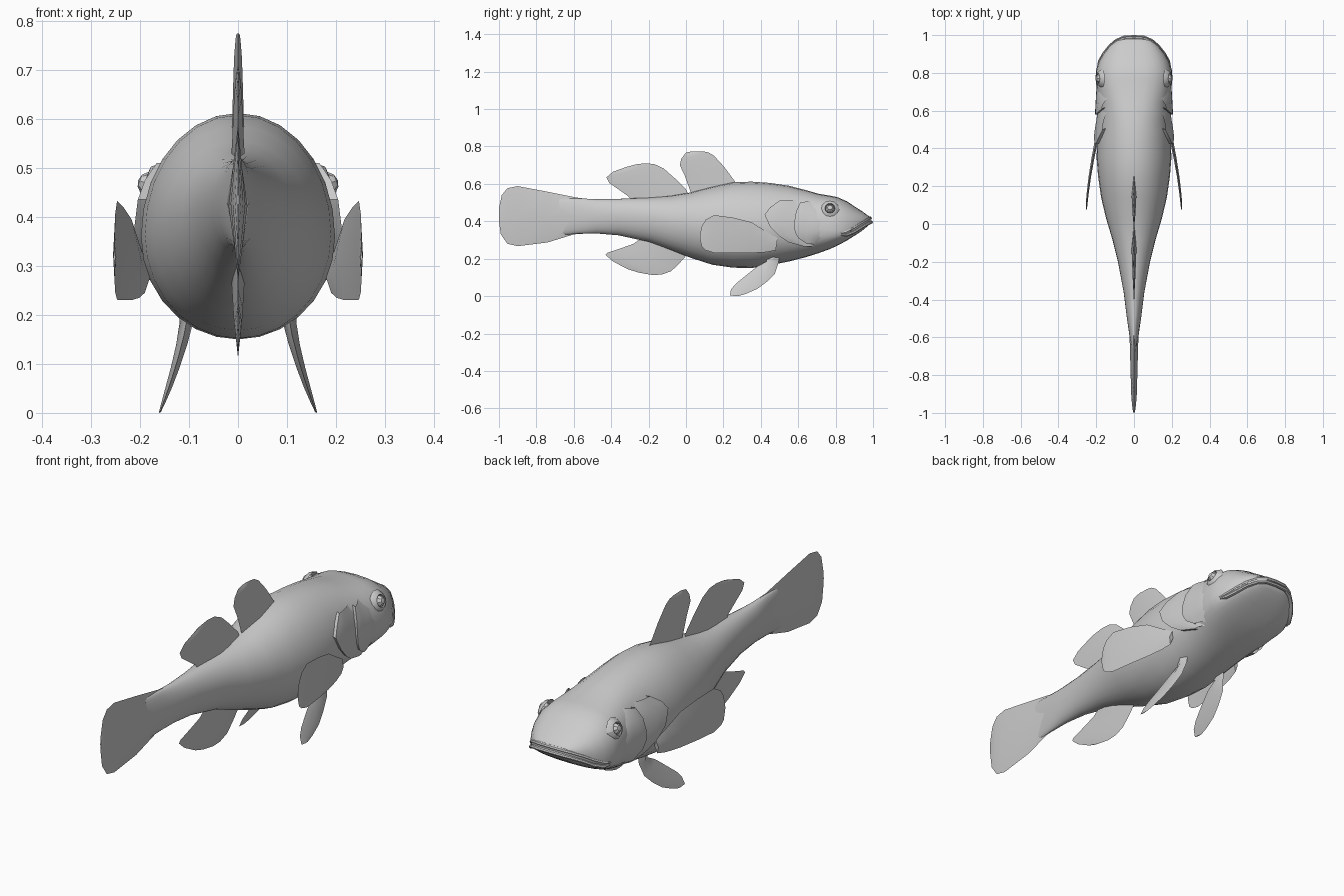
import bpy, bmesh, math
from mathutils import Matrix, Vector

if "Cube" in bpy.data.objects:
    bpy.data.objects.remove(bpy.data.objects["Cube"])

# Body stations: y, top z, bottom z, half width, z of widest point
BODY = [
    (-0.68, .525, .325, .010, .43), (-0.58, .523, .333, .026, .43),
    (-0.48, .518, .335, .040, .43), (-0.36, .520, .325, .055, .43),
    (-0.20, .527, .290, .085, .42), (-0.08, .537, .245, .115, .40),
    (0.03, .555, .203, .148, .39), (0.14, .585, .168, .174, .37),
    (0.25, .608, .152, .190, .365), (0.35, .612, .150, .198, .36),
    (0.45, .605, .165, .195, .36), (0.55, .590, .185, .187, .36),
    (0.64, .567, .208, .187, .36), (0.71, .547, .230, .198, .36),
    (0.77, .537, .252, .203, .355), (0.81, .529, .270, .202, .35),
    (0.86, .507, .297, .186, .348), (0.90, .480, .322, .163, .362),
    (0.94, .455, .348, .130, .384), (0.97, .433, .373, .095, .398),
    (0.987, .420, .390, .055, .405)]


def section(y):
    y = min(max(y, BODY[0][0]), BODY[-1][0])
    for a, b in zip(BODY, BODY[1:]):
        if y <= b[0]:
            t = (y - a[0]) / (b[0] - a[0])
            return [p + (q - p) * t for p, q in zip(a, b)][1:]


def power(y):
    return 2 + .6 * min(max((y - .5) / .25, 0), 1)


def surf(y, z):
    top, bot, w, zc = section(y)
    t = min(abs((z - zc) / ((top if z > zc else bot) - zc)), 1)
    p = power(y)
    return w * (1 - t ** p) ** (1 / p)


def make(name, bm, mirror=False, angle=40):
    bmesh.ops.recalc_face_normals(bm, faces=bm.faces[:])
    me = bpy.data.meshes.new(name)
    bm.to_mesh(me)
    bm.free()
    me.shade_smooth()
    me.set_sharp_from_angle(angle=math.radians(angle))
    ob = bpy.data.objects.new(name, me)
    bpy.context.collection.objects.link(ob)
    if mirror:
        ob.modifiers.new("mirror", 'MIRROR').use_mirror_merge = False
    return ob


def loft(name, rings, closed=True, mirror=False, angle=40):
    bm = bmesh.new()
    rows = [[bm.verts.new(p) for p in r] for r in rings]
    n = len(rows[0])
    for a, b in zip(rows, rows[1:]):
        for i in range(n if closed else n - 1):
            j = (i + 1) % n
            bm.faces.new((a[i], a[j], b[j], b[i]))
    if closed:
        bm.faces.new(rows[0])
        bm.faces.new(rows[-1])
    return make(name, bm, mirror, angle)


# Body and head
rings = []
for s in BODY:
    y, top, bot, w, zc = s
    ring = []
    for k in range(28):
        a = 2 * math.pi * k / 28
        c, d = math.cos(a), math.sin(a)
        e = 2 / power(y)
        h = (top if d > 0 else bot) - zc
        ring.append((math.copysign(abs(c) ** e, c) * w, y, zc + h * abs(d) ** e))
    rings.append(ring)
loft("body", rings, angle=60)


# Fins: pairs of edge points from root to tip, lens-shaped in section
def fin(name, pairs, thick, xf=lambda y, z: 0, mirror=False):
    out = []
    n = len(pairs) - 1
    for i, (y1, z1, y2, z2) in enumerate(pairs):
        h = thick * (1 - i / n) + .002
        ym, zm = (y1 + y2) / 2, (z1 + z2) / 2
        xm = xf(ym, zm)
        out.append([(xf(y1, z1), y1, z1), (xm + h, ym, zm),
                    (xf(y2, z2), y2, z2), (xm - h, ym, zm)])
    loft(name, out, True, mirror)


fin("tail_fin", [(-.50, .517, -.50, .337), (-.58, .526, -.60, .33), (-.74, .558, -.74, .287),
                 (-.90, .588, -.90, .267), (-.955, .577, -.955, .280),
                 (-.985, .54, -.99, .33), (-1, .47, -1, .40)], .026)
fin("first_dorsal_fin", [(.04, .52, .29, .58), (.02, .57, .26, .615), (-.005, .64, .205, .69),
                         (-.033, .70, .15, .75), (-.025, .735, .12, .768),
                         (.0, .767, .09, .774), (.03, .774, .06, .774)], .012)
fin("second_dorsal_fin", [(-.29, .51, .02, .53), (-.31, .535, .0, .57), (-.36, .57, -.06, .63),
                          (-.41, .605, -.12, .683), (-.425, .635, -.17, .706),
                          (-.39, .665, -.22, .71), (-.32, .69, -.27, .704)], .012)
fin("anal_fin", [(-.24, .31, .01, .24), (-.28, .28, .0, .215), (-.35, .255, -.04, .17),
                 (-.42, .232, -.08, .133), (-.43, .22, -.13, .115),
                 (-.39, .185, -.18, .113), (-.31, .143, -.25, .125)], .012)
fin("pectoral_fin", [(.49, .31, .48, .245), (.43, .345, .43, .235), (.35, .395, .35, .23),
                     (.25, .42, .25, .23), (.15, .433, .15, .231), (.105, .408, .105, .245),
                     (.085, .375, .085, .262), (.076, .335, .076, .30)], .008,
    lambda y, z: .188 + .064 * (1 - (max(y - .07, 0) / .42) ** 1.5), True)
fin("pelvic_fin", [(.43, .22, .50, .22), (.43, .185, .495, .18), (.38, .158, .475, .12),
                   (.32, .11, .43, .075), (.265, .065, .38, .038),
                   (.24, .035, .32, .012), (.235, .003, .28, .0)], .014,
    lambda y, z: .105 + .055 * (max(.19 - z, 0) / .19) ** 1.3, True)


# Gill covers: patches on the body whose rear edge lifts away
def flap(name, front, rear, lift):
    rows = []
    for (y1, z1), (y2, z2) in zip(front, rear):
        row = []
        for k in range(7):
            s = k / 6
            y, z = y1 + (y2 - y1) * s, z1 + (z2 - z1) * s
            row.append((surf(y, z) - .004 + (lift + .004) * math.sin(s * 1.7), y, z))
        row.append((surf(y2 + .015, z2) - .02, y2 + .015, z2))
        rows.append(row)
    loft(name, rows, False, True, 50)


flap("gill_cover",
     [(.60, .51), (.62, .47), (.63, .42), (.64, .37), (.65, .32), (.67, .29), (.69, .265)],
     [(.50, .51), (.45, .475), (.42, .435), (.45, .37), (.50, .32), (.55, .287), (.63, .265)], .018)
flap("cheek_plate",
     [(.67, .51), (.71, .46), (.73, .40), (.73, .35), (.73, .31), (.70, .275)],
     [(.61, .50), (.588, .45), (.578, .39), (.582, .345), (.60, .31), (.645, .28)], .019)


# Lips: two tubes following the mouth line with a gap between
def lip(name, dz, dy, r):
    ys = [.83, .86, .90, .94, .97, .987]
    side = []
    for y in ys:
        z = section(y)[3] - .018 * (1 - y) / .17
        side.append(Vector((surf(y, z) - .002, y + dy, z + dz * min(1, (y - .80) / .08))))
    pts = side + [Vector((0, .990 + dy, .405 + dz))] + [Vector((-p.x, p.y, p.z)) for p in reversed(side)]
    rows = []
    for i, p in enumerate(pts):
        t = (pts[min(i + 1, len(pts) - 1)] - pts[max(i - 1, 0)]).normalized()
        n = t.cross(Vector((0, 0, 1))).normalized()
        q = r * (.5 if i in (0, len(pts) - 1) else 1)
        rows.append([p + n * q * math.cos(a) + Vector((0, 0, q * .9 * math.sin(a)))
                     for a in [k * math.pi / 4 for k in range(8)]])
    loft(name, rows)


lip("upper_lip", .012, -.006, .010)
lip("lower_lip", -.009, .0, .010)

# Eyes and eye sockets
ey, ez = .77, .466
ex = surf(ey, ez)
tilt = Matrix.Translation((ex, ey, ez)) @ Matrix.Rotation(math.radians(-20), 4, 'Y')
bm = bmesh.new()
bmesh.ops.create_uvsphere(bm, u_segments=8, v_segments=6, radius=.026,
                          matrix=tilt @ Matrix.Rotation(math.pi / 2, 4, 'Y'))
make("eye", bm, True, 30)
ring = []
for k in range(13):
    a = 2 * math.pi * k / 12
    ring.append([tilt @ Vector((h, r * math.cos(a), r * math.sin(a)))
                 for h, r in ((0, .025), (.012, .028), (.011, .035), (-.008, .050))])
loft("eye_socket", ring, False, True, 60)
